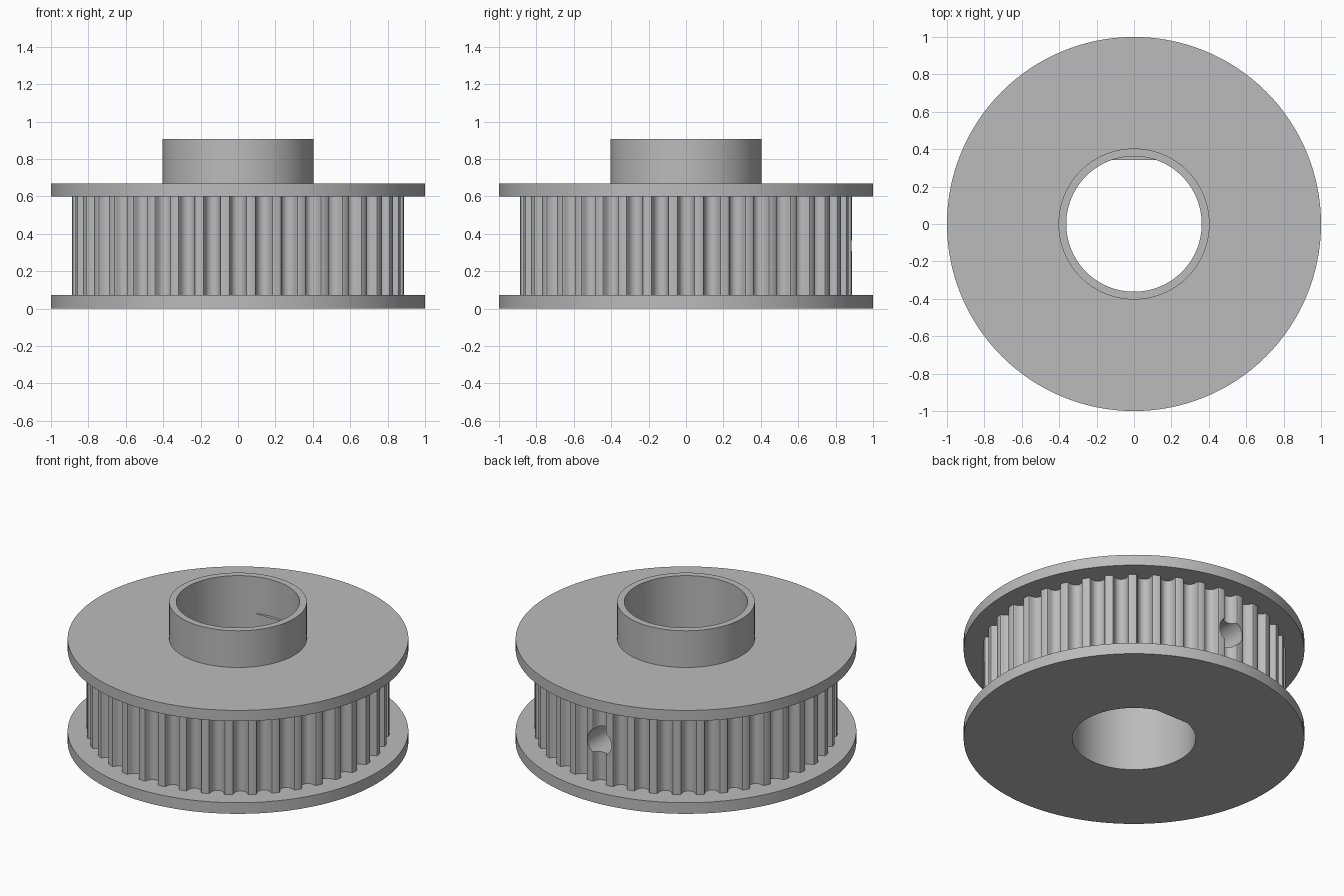
import bpy, bmesh, math

if "Cube" in bpy.data.objects:
    bpy.data.objects.remove(bpy.data.objects["Cube"], do_unlink=True)

# Dimensions
TEETH = 40
TOOTH_R, FLANGE_R, HUB_R, BORE_R = 0.89, 1.0, 0.404, 0.362
FLAT_Y = 0.343
Z_LOW, Z_HIGH, Z_TOP, Z_HUB = 0.072, 0.6, 0.67, 0.908

steel = bpy.data.materials.new("light grey metal")
steel.use_nodes = True
GREY = (0.5, 0.5, 0.5, 1)
steel.diffuse_color = GREY
steel.node_tree.nodes["Principled BSDF"].inputs["Base Color"].default_value = GREY


def prism(name, points, z0, z1):
    """Extrude a closed outline from z0 to z1."""
    bm = bmesh.new()
    base = bm.faces.new([bm.verts.new((x, y, z0)) for x, y in points])
    top = bmesh.ops.extrude_face_region(bm, geom=[base])["geom"]
    bmesh.ops.translate(bm, vec=(0, 0, z1 - z0),
                        verts=[v for v in top if isinstance(v, bmesh.types.BMVert)])
    bmesh.ops.recalc_face_normals(bm, faces=bm.faces)
    mesh = bpy.data.meshes.new(name)
    bm.to_mesh(mesh)
    bm.free()
    mesh.materials.append(steel)
    obj = bpy.data.objects.new(name, mesh)
    bpy.context.collection.objects.link(obj)
    return obj


def arc(radius, start=0.0, sweep=math.tau, steps=128, closed=True):
    n = steps if closed else steps - 1
    return [(radius * math.cos(start + sweep * i / n),
             radius * math.sin(start + sweep * i / n)) for i in range(steps)]


def cut(obj, cutter):
    bpy.context.view_layer.objects.active = obj
    mod = obj.modifiers.new("cut", 'BOOLEAN')
    mod.operation = 'DIFFERENCE'
    mod.solver = 'EXACT'
    mod.object = cutter
    bpy.ops.object.modifier_apply(modifier=mod.name)


def toothed_outline():
    """Rounded belt grooves, one centred on the front."""
    half = [(0.0533, 0), (0.0462, 0.0027), (0.0427, 0.0093), (0.0413, 0.017),
            (0.039, 0.0245), (0.036, 0.0316), (0.0322, 0.0385),
            (0.0256, 0.0454), (0.0177, 0.0504), (0.0091, 0.0535)]
    groove = [(-u, d) for u, d in half] + [(0, 0.0546)] + half[::-1]
    points = []
    for i in range(TEETH):
        mid = -math.pi / 2 + math.tau * i / TEETH
        for u, d in groove:
            a = mid + u / TOOTH_R
            points.append(((TOOTH_R - d) * math.cos(a), (TOOTH_R - d) * math.sin(a)))
    return points


# Solid parts
bottom_flange = prism("bottom_flange", arc(FLANGE_R), 0, Z_LOW)
toothed_ring = prism("toothed_ring", toothed_outline(), Z_LOW, Z_HIGH)
top_flange = prism("top_flange", arc(FLANGE_R), Z_HIGH, Z_TOP)
hub = prism("hub", arc(HUB_R), Z_TOP, Z_HUB)
parts = [bottom_flange, toothed_ring, top_flange, hub]

# Bore cutters: flat-sided through the body, round through the hub
flat_start = math.pi - math.asin(FLAT_Y / BORE_R)
flat_sweep = math.tau - (math.pi - 2 * math.asin(FLAT_Y / BORE_R))
flat_bore = prism("flat_bore_cutter",
                  arc(BORE_R, flat_start, flat_sweep, closed=False), -0.5, 1.5)
round_bore = prism("round_bore_cutter", arc(BORE_R), -0.5, 1.5)

# Set screw hole cutter, running from the bore out through the back
screw_cutter = prism("screw_hole_cutter", arc(0.086, steps=48), -1.1, -0.2)
screw_cutter.rotation_euler.x = math.pi / 2
screw_cutter.location.z = (Z_LOW + Z_HIGH) / 2
bpy.context.view_layer.update()

for part in parts:
    cut(part, round_bore if part is hub else flat_bore)
cut(toothed_ring, screw_cutter)

for cutter in (flat_bore, round_bore, screw_cutter):
    bpy.data.objects.remove(cutter, do_unlink=True)

# Smooth curved walls, crisp rims
bpy.ops.object.select_all(action='DESELECT')
for part in parts:
    part.select_set(True)
bpy.context.view_layer.objects.active = toothed_ring
bpy.ops.object.shade_smooth_by_angle(angle=math.radians(30))
